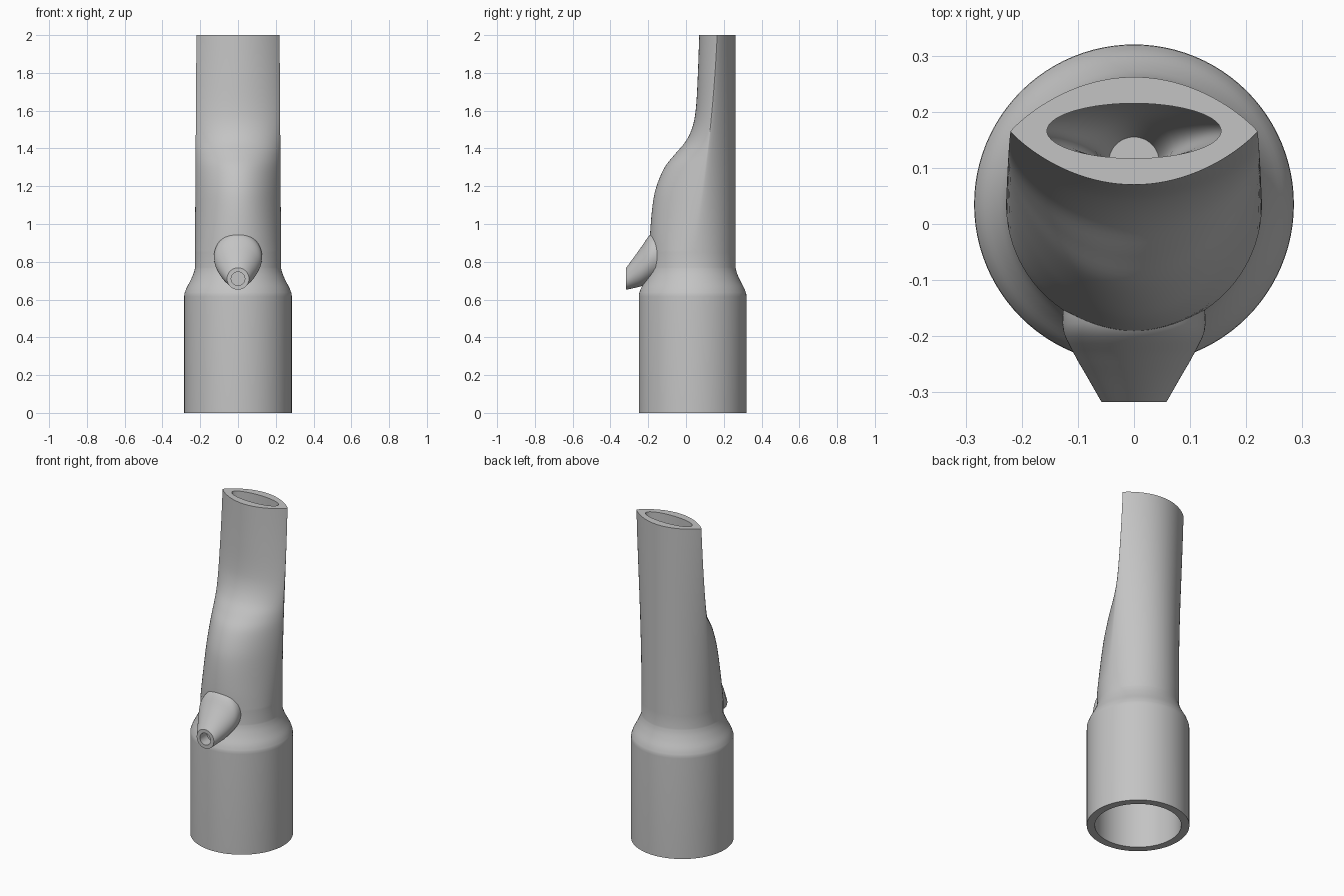
import bpy
import bmesh
import math
from mathutils import Vector

if "Cube" in bpy.data.objects:
    bpy.data.objects.remove(bpy.data.objects["Cube"], do_unlink=True)

SIDES = 96
AXIS_Y = 0.035

grey = bpy.data.materials.new("plain grey")
grey.use_nodes = True
GREY = (0.55, 0.55, 0.55, 1)
grey.diffuse_color = GREY
grey.node_tree.nodes["Principled BSDF"].inputs["Base Color"].default_value = GREY


def section(z, half_width, front, back, centre, power=1.0):
    """Horizontal ring; a power above one pinches the sides into a lens."""
    ring = []
    for i in range(SIDES):
        a = 2 * math.pi * i / SIDES
        s = math.sin(a)
        reach = (back - centre) if s > 0 else (centre - front)
        y = centre + math.copysign(abs(s) ** power, s) * reach
        ring.append(Vector((half_width * math.cos(a), y, z)))
    return ring


def round_section(z, radius, depth=None, centre=AXIS_Y):
    depth = depth or radius
    return section(z, radius, centre - depth, centre + depth, centre)


def upright_ring(y, z, radius):
    """Ring facing the front."""
    return [Vector((radius * math.cos(2 * math.pi * i / SIDES), y,
                    z + radius * math.sin(2 * math.pi * i / SIDES)))
            for i in range(SIDES)]


def loft(name, rings):
    """Skin a chain of rings and close both ends."""
    bm = bmesh.new()
    loops = [[bm.verts.new(p) for p in ring] for ring in rings]
    for a, b in zip(loops, loops[1:]):
        for i in range(SIDES):
            j = (i + 1) % SIDES
            bm.faces.new((a[i], a[j], b[j], b[i]))
    bm.faces.new(loops[0])
    bm.faces.new(loops[-1])
    bmesh.ops.recalc_face_normals(bm, faces=bm.faces)
    mesh = bpy.data.meshes.new(name)
    bm.to_mesh(mesh)
    bm.free()
    mesh.materials.append(grey)
    obj = bpy.data.objects.new(name, mesh)
    bpy.context.collection.objects.link(obj)
    bpy.ops.object.select_all(action="DESELECT")
    obj.select_set(True)
    bpy.context.view_layer.objects.active = obj
    bpy.ops.object.shade_smooth_by_angle(angle=math.radians(32))


def spline(keys, steps):
    """Smooth curve through tuples of values."""
    keys = [Vector(k) for k in keys]
    out = []
    for i in range(len(keys) - 1):
        p0, p1 = keys[max(i - 1, 0)], keys[i]
        p2, p3 = keys[i + 1], keys[min(i + 2, len(keys) - 1)]
        for k in range(steps):
            t = k / steps
            out.append(0.5 * (2 * p1 + (p2 - p0) * t
                              + (2 * p0 - 5 * p1 + 4 * p2 - p3) * t * t
                              + (3 * p1 - p0 - 3 * p2 + p3) * t ** 3))
    return out + [keys[-1]]


# Socket: blind bore, flat lower rim, straight sleeve
rings = [round_section(z, r) for z, r in
         [(0.68, 0.17), (0.6, 0.24), (0, 0.24), (0, 0.285), (0.615, 0.285)]]

# Shoulder easing into the narrower tube
shoulder = [(0.63, 0.284), (0.66, 0.273), (0.7, 0.252), (0.74, 0.235), (0.77, 0.227)]
rings += [round_section(z, r) for z, r in spline(shoulder, 3)]

# Tube flattening into the mouth: height, front edge
front_edge = [(0.85, -0.191), (0.95, -0.19), (1.1, -0.177), (1.2, -0.156),
              (1.3, -0.113), (1.37, -0.058), (1.44, 0), (1.52, 0.036),
              (1.62, 0.053), (1.8, 0.063), (2.0, 0.07)]
for z, front in spline(front_edge, 5):
    t = (z - 0.85) / 1.15
    ease = t * (1.6 - 0.6 * t)
    rings.append(section(z, 0.228 - 0.008 * t, front, 0.262,
                         AXIS_Y + 0.13 * ease, 1 + 0.8 * ease))

# Oval mouth opening and the duct narrowing below it
duct = [(2.0, 0.155, 0.049, 0.166), (1.8, 0.152, 0.049, 0.165),
        (1.55, 0.125, 0.047, 0.16), (1.3, 0.07, 0.045, 0.14),
        (1.1, 0.045, 0.045, 0.11)]
rings += [round_section(*k) for k in spline(duct, 4)]
loft("tube_body", rings)

# Flared side spout with a small blind hole
flare = [(-0.317, 0.71, 0.058), (-0.275, 0.743, 0.082), (-0.235, 0.776, 0.105),
         (-0.19, 0.817, 0.126), (-0.145, 0.832, 0.126)]
spout = [upright_ring(-0.25, 0.71, 0.036), upright_ring(-0.317, 0.71, 0.036)]
spout += [upright_ring(*k) for k in spline(flare, 4)]
loft("side_spout", spout)
